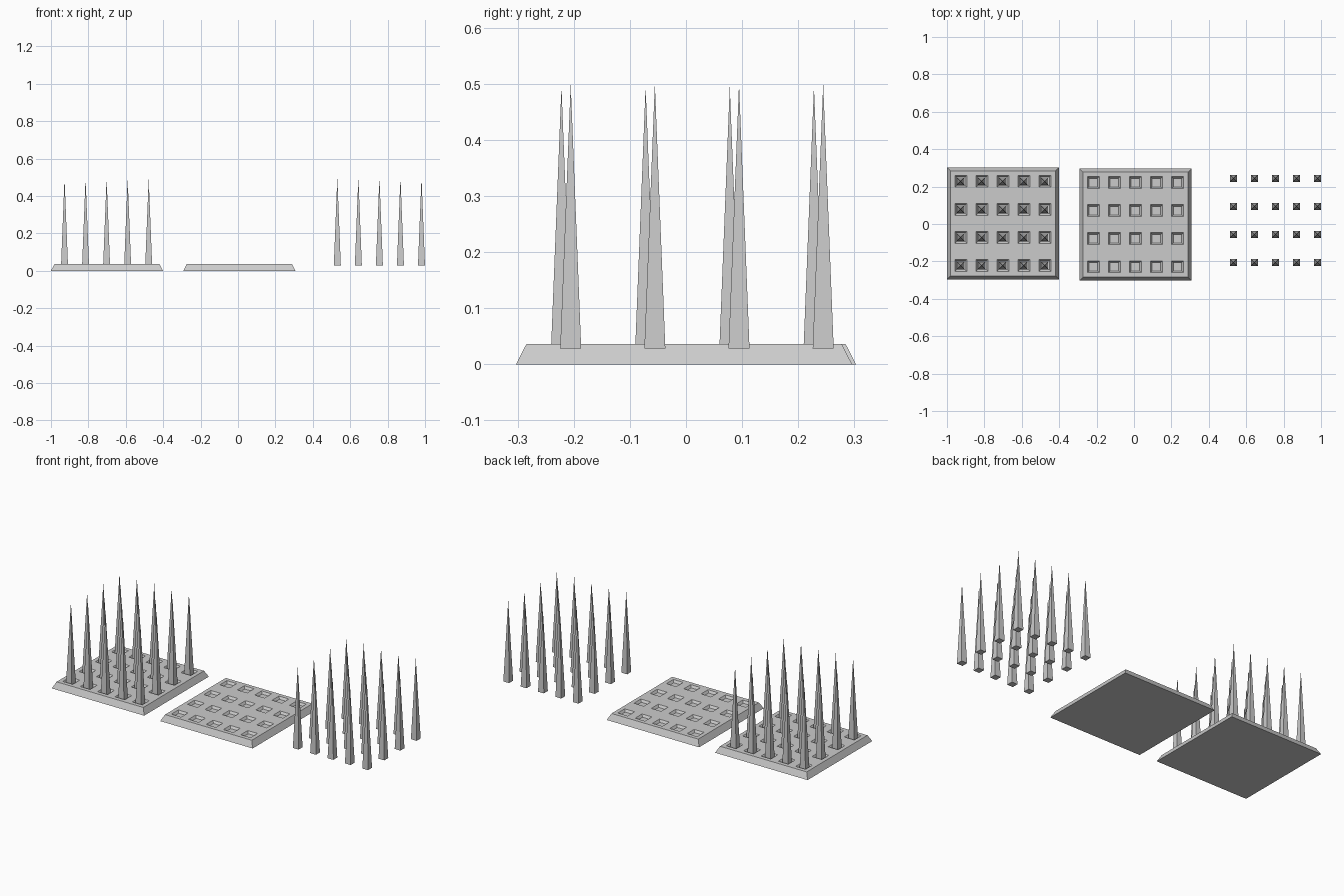
import bpy, bmesh, math
from mathutils import Matrix, Vector

if "Cube" in bpy.data.objects:
    bpy.data.objects.remove(bpy.data.objects["Cube"])

PX = [-0.225 + 0.1125 * i for i in range(5)]   # hole / spike columns
PY = [-0.225 + 0.15 * j for j in range(4)]     # hole / spike rows
TOP, PIT = 0.036, 0.023                        # plate top and hole floor
HB, HT = 0.2995, 0.281                         # half widths at bottom and top
HOLE = 0.032                                   # half width of a hole


def finish(bm, name, loc):
    bmesh.ops.recalc_face_normals(bm, faces=bm.faces[:])
    me = bpy.data.meshes.new(name)
    bm.to_mesh(me)
    bm.free()
    ob = bpy.data.objects.new(name, me)
    ob.location = loc
    bpy.context.collection.objects.link(ob)
    return ob


def plate(name, loc):
    """Square plate with sloped rim and a grid of tapered holes."""
    bm = bmesh.new()
    xs = [-HT] + [p + s * HOLE for p in PX for s in (-1, 1)] + [HT]
    ys = [-HT] + [p + s * HOLE for p in PY for s in (-1, 1)] + [HT]
    grid = [[bm.verts.new((x, y, TOP)) for y in ys] for x in xs]
    pits = []
    for i in range(len(xs) - 1):
        for j in range(len(ys) - 1):
            f = bm.faces.new((grid[i][j], grid[i + 1][j],
                              grid[i + 1][j + 1], grid[i][j + 1]))
            if i % 2 and j % 2:
                pits.append(f)
    # sloped rim and underside
    rim = [e for e in bm.edges if e.is_boundary]
    ext = bmesh.ops.extrude_edge_only(bm, edges=rim)["geom"]
    for v in ext:
        if isinstance(v, bmesh.types.BMVert):
            v.co = (v.co.x * HB / HT, v.co.y * HB / HT, 0)
    bmesh.ops.holes_fill(bm, edges=[e for e in bm.edges if e.is_boundary], sides=0)
    # sunken holes
    bm.normal_update()
    bmesh.ops.inset_individual(bm, faces=pits, thickness=HOLE - 0.0187)
    for f in pits:
        for v in f.verts:
            v.co.z = PIT
    return finish(bm, name, loc)


def spikes(name, loc):
    """Grid of slim four-sided spikes."""
    bm = bmesh.new()
    for x in PX:
        for y in PY:
            m = Matrix.Translation((x, y, 0.236)) @ Matrix.Rotation(math.pi / 4, 4, 'Z')
            bmesh.ops.create_cone(bm, cap_ends=True, segments=4, matrix=m, depth=0.472,
                                  radius1=0.0187 * math.sqrt(2), radius2=0)
    bmesh.ops.remove_doubles(bm, verts=bm.verts[:], dist=0.0001)
    ob = finish(bm, name, loc)
    # keep columns axis-aligned: verify footprint corners lie on the diagonals
    return ob


# assembled trap
plate("trap_plate", (-0.7005, 0.0035, 0))
spikes("trap_spikes", (-0.7025, 0.003, PIT))
# plate alone
plate("empty_plate", (0.0075, -0.0035, 0))
# spikes alone
spikes("loose_spikes", (0.756, 0.0195, 0.028))
